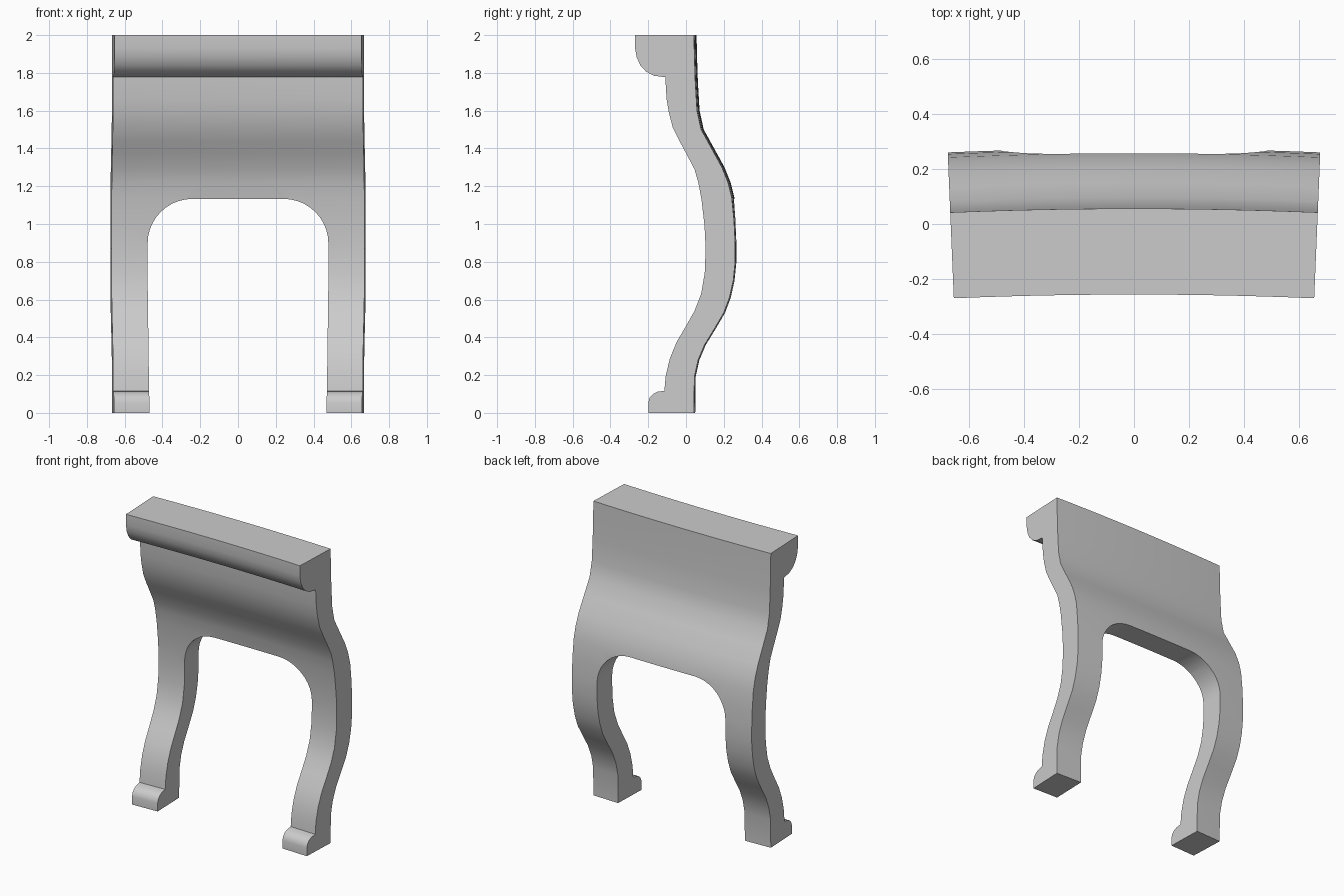
import bpy, bmesh
from math import sin, cos, pi, radians

if "Cube" in bpy.data.objects:
    bpy.data.objects.remove(bpy.data.objects["Cube"])

RADIUS = 16.0   # gentle curve of the whole panel around z
HALF = 0.665    # half width along the curve
SHIFT = 0.014   # side outline was read at the ends, which sit lower in y


def loft(name, sections):
    """Solid through a row of matching closed outlines, capped at both ends."""
    bm = bmesh.new()
    rings = [[bm.verts.new(p) for p in s] for s in sections]
    n = len(rings[0])
    for a, b in zip(rings, rings[1:]):
        for i in range(n):
            j = (i + 1) % n
            bm.faces.new((a[i], a[j], b[j], b[i]))
    bm.faces.new(rings[0])
    bm.faces.new(rings[-1])
    bmesh.ops.recalc_face_normals(bm, faces=bm.faces)
    mesh = bpy.data.meshes.new(name)
    bm.to_mesh(mesh)
    bm.free()
    obj = bpy.data.objects.new(name, mesh)
    bpy.context.collection.objects.link(obj)
    return obj


# Side outline (y, z): front from top moulding to toe, then up the back
front = [(-.27, 2), (-.27, 1.93), (-.262, 1.884), (-.242, 1.84), (-.212, 1.807),
         (-.17, 1.785), (-.11, 1.777), (-.103, 1.66), (-.091, 1.59), (-.07, 1.51),
         (-.035, 1.44), (0, 1.375), (.045, 1.29), (.065, 1.22), (.082, 1.13),
         (.098, .99), (.104, .87), (.099, .74), (.08, .63), (.045, .54),
         (0, .46), (-.05, .375), (-.085, .29), (-.107, .2), (-.115, .117),
         (-.15, .112), (-.175, .1), (-.193, .08), (-.2, .055), (-.2, 0)]
back = [(.042, 0), (.044, .19), (.064, .28), (.098, .36), (.15, .445),
        (.2, .53), (.23, .61), (.25, .7), (.26, .8), (.26, .9),
        (.254, 1.02), (.242, 1.14), (.222, 1.22), (.19, 1.3), (.135, 1.4),
        (.08, 1.5), (.058, 1.6), (.049, 1.75), (.044, 1.9), (.042, 2)]
outline = [(y + SHIFT, z) for y, z in front + back]

N = 14
xs = [-HALF + 2 * HALF * i / N for i in range(N + 1)]
panel = loft("curved_leg_panel", [[(x, y, z) for y, z in outline] for x in xs])

# Rounded opening between the two legs
W, TOP, R = 0.475, 1.133, 0.235
right = [(W, -.2)] + [(W - R + R * cos(t * pi / 20), TOP - R + R * sin(t * pi / 20))
                      for t in range(11)]
arch = right + [(-x, z) for x, z in reversed(right)]
cutter = loft("opening_cutter", [[(x, y, z) for x, z in arch] for y in (-1, 1)])
cutter.hide_render = True

cut = panel.modifiers.new("opening", 'BOOLEAN')
cut.operation = 'DIFFERENCE'
cut.solver = 'EXACT'
cut.object = cutter
bpy.context.view_layer.update()
deps = bpy.context.evaluated_depsgraph_get()
mesh = bpy.data.meshes.new_from_object(panel.evaluated_get(deps))
panel.modifiers.clear()
panel.data = mesh
bpy.data.objects.remove(cutter)

# Bend the panel along the arc
for v in mesh.vertices:
    a, r = v.co.x / RADIUS, RADIUS + v.co.y
    v.co.x, v.co.y = r * sin(a), r * cos(a) - RADIUS

bpy.ops.object.select_all(action='DESELECT')
panel.select_set(True)
bpy.context.view_layer.objects.active = panel
bpy.ops.object.shade_smooth_by_angle(angle=radians(32))
